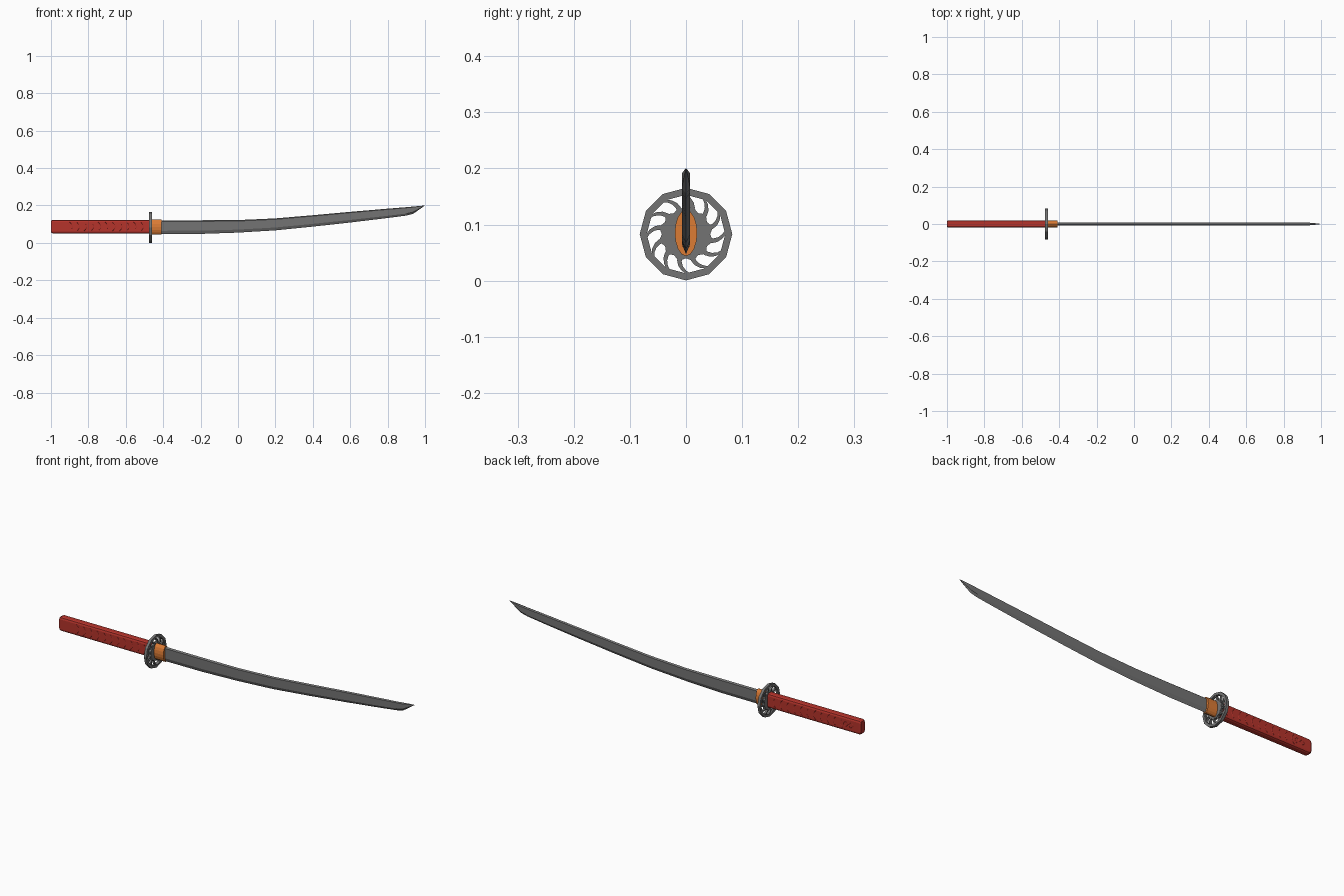
import bpy, bmesh, math
from mathutils import Vector

if "Cube" in bpy.data.objects:
    bpy.data.objects.remove(bpy.data.objects["Cube"])

ZC = 0.083  # height of the guard axis


def material(name, rgb):
    m = bpy.data.materials.new(name)
    m.diffuse_color = (*rgb, 1)
    m.use_nodes = True
    m.node_tree.nodes["Principled BSDF"].inputs["Base Color"].default_value = m.diffuse_color
    return m


STEEL = material("steel grey", (0.175, 0.175, 0.175))
ORANGE = material("copper orange", (0.72, 0.2, 0.036))
RED = material("grip red", (0.46, 0.033, 0.024))


def finish(name, bm, mat):
    bmesh.ops.recalc_face_normals(bm, faces=bm.faces)
    me = bpy.data.meshes.new(name)
    bm.to_mesh(me)
    bm.free()
    me.materials.append(mat)
    ob = bpy.data.objects.new(name, me)
    bpy.context.collection.objects.link(ob)
    return ob


def loft(bm, rings, caps=True):
    """Skin a list of equal-length point rings."""
    vs = [[bm.verts.new(p) for p in r] for r in rings]
    n = len(vs[0])
    for a, b in zip(vs, vs[1:]):
        for i in range(n):
            j = (i + 1) % n
            bm.faces.new((a[i], a[j], b[j], b[i]))
    if caps:
        bm.faces.new(vs[0])
        bm.faces.new(vs[-1])


def polar(x, r, a):
    return Vector((x, r * math.cos(a), ZC + r * math.sin(a)))


# Blade: bevelled spine, flat sides and a tapered cutting edge
bm = bmesh.new()
stations = [(-0.42, .121, .047), (-0.2, .121, .048), (0, .122, .055), (0.2, .131, .067),
            (0.4, .148, .087), (0.6, .166, .109), (0.8, .183, .133), (0.9, .191, .146),
            (0.935, .194, .155), (0.96, .1965, .172), (0.998, .2, .1985)]
rings = []
for x, t, b in stations:
    h = t - b
    w = 0.0072 * min(1, h / 0.035 + 0.02)
    s, e = t - 0.08 * h, b + 0.24 * h
    rings.append([(x, 0, t), (x, w, s), (x, w, e), (x, 0, b), (x, -w, e), (x, -w, s)])
loft(bm, rings)
finish("blade", bm, STEEL)

# Collar between guard and blade
bm = bmesh.new()
loft(bm, [[(x, 0.02 * math.cos(k * math.pi / 8), 0.085 + 0.041 * math.sin(k * math.pi / 8))
           for k in range(16)] for x in (-0.475, -0.408)])
finish("collar", bm, ORANGE)

# Guard: twelve-sided rim, scalloped hub and swirling spokes
X0, X1 = -0.475, -0.461
N = 12
bm = bmesh.new()
rim = []
for k in range(N):
    a = k * math.tau / N
    rim.append([polar(X0, .0825, a), polar(X1, .0825, a), polar(X1, .07, a), polar(X0, .07, a)])
loft(bm, rim + rim[:1], caps=False)
bmesh.ops.remove_doubles(bm, verts=bm.verts, dist=1e-6)
finish("guard_rim", bm, STEEL)

bm = bmesh.new()
loft(bm, [[polar(x, .047 if k % 3 else .043, k * math.tau / 36) for k in range(36)]
          for x in (X0, X1)])
finish("guard_hub", bm, STEEL)

bm = bmesh.new()
for k in range(N):
    a0 = (k + 0.5) * math.tau / N
    rings = []
    for i in range(5):
        t = i / 4
        r = 0.042 + 0.031 * t
        a = a0 + 0.36 * t * t
        d = 0.0042 / r
        rings.append([polar(X0 + .002, r, a - d), polar(X1 - .002, r, a - d),
                      polar(X1 - .002, r, a + d), polar(X0 + .002, r, a + d)])
    loft(bm, rings)
finish("guard_spokes", bm, STEEL)

# Handle: long grip with chamfered edges and a rounded butt
HZ = 0.087


def grip_ring(x, s):
    pts = [(.010, .0365), (.016, .033), (.019, .025), (.019, -.025), (.016, -.033), (.010, -.0365)]
    pts = pts + [(-y, z) for y, z in reversed(pts)]
    return [(x, y * s, HZ + z * s) for y, z in pts]


bm = bmesh.new()
loft(bm, [grip_ring(-1, .86), grip_ring(-.99, 1), grip_ring(X0 + .002, 1)])
finish("handle", bm, RED)


# Wrap ridges: shallow curved bands on both sides of the grip
def band(bm, side, cx, bow, half, z0=HZ):
    rings = []
    for i in range(7):
        t = i / 3 - 1
        x, z = cx + bow * (1 - t * t), z0 + half * t
        w = 0.004 * (1.15 - abs(t))
        rings.append([(x - w, side * .0185, z), (x, side * .0197, z), (x + w, side * .0185, z)])
    loft(bm, rings)


bm = bmesh.new()
for side in (-1, 1):
    for k in range(11):
        band(bm, side, -0.90 + k * 0.038, 0.014, 0.024)
finish("handle_wrap", bm, RED)

# Knot at the butt end of the back side: facing arcs
bm = bmesh.new()
for cx in (-0.945, -0.915):
    band(bm, 1, cx, 0.012, 0.013)
    band(bm, 1, cx, -0.012, 0.013)
finish("handle_knot", bm, RED)
